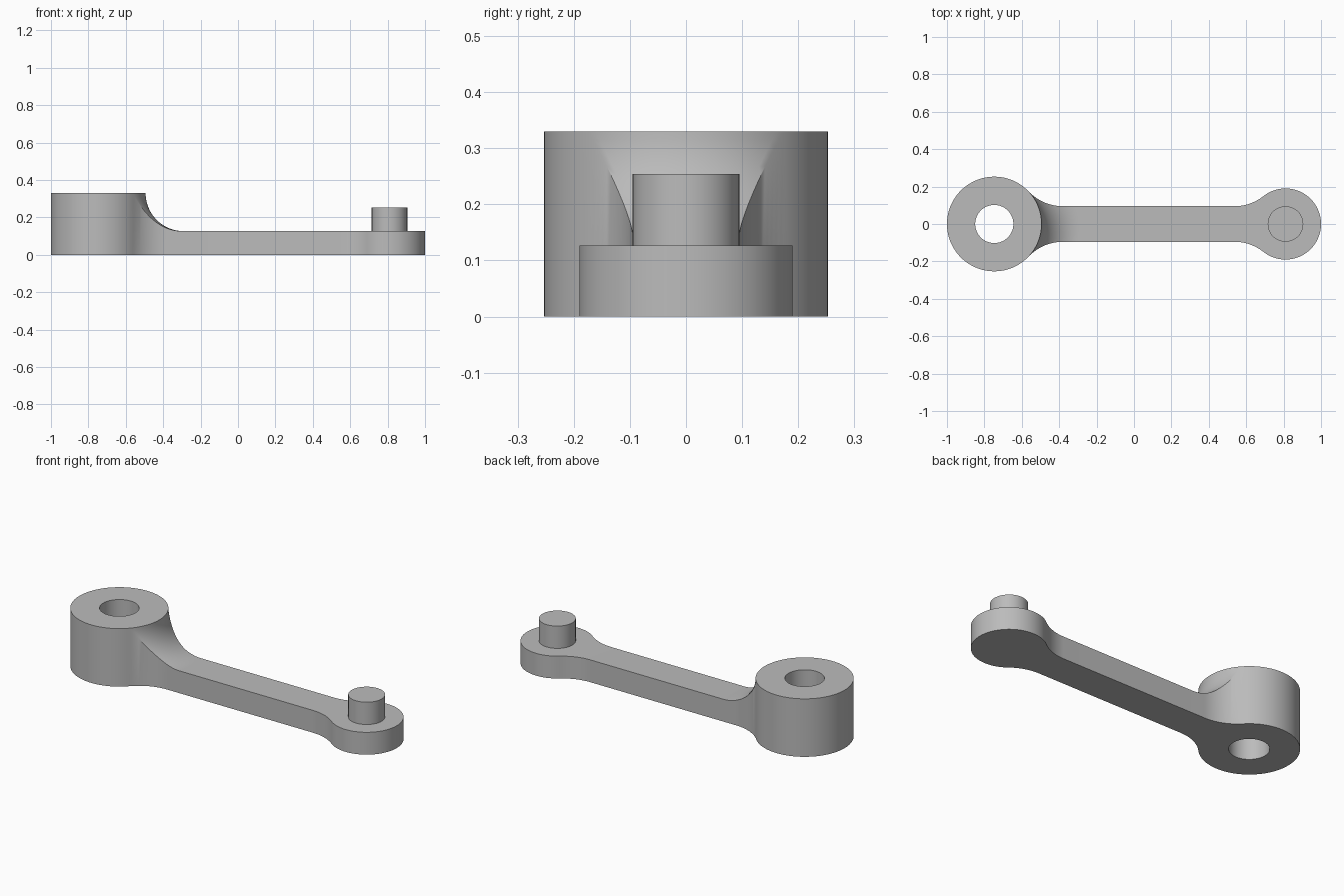
import bpy
import bmesh
from math import sin, cos, pi, asin, acos, atan2, sqrt

HUB_X, HUB_R, HUB_H, HOLE_R = -0.747, 0.253, 0.33, 0.102
END_X, END_R = 0.81, 0.19
PIN_R, PIN_H = 0.095, 0.254
BAR_W, BAR_H = 0.095, 0.127      # half width and thickness of the bar
FILLET = 0.253                   # outline fillet radius
FLARE = HUB_H - BAR_H            # radius of the flare climbing the hub
RINGS, ARC = 20, 24

old = bpy.data.objects.get("Cube")
if old:
    bpy.data.objects.remove(old, do_unlink=True)

steel = bpy.data.materials.new("plain_grey")
steel.use_nodes = True
grey = (0.5, 0.5, 0.5, 1)
steel.diffuse_color = grey
steel.node_tree.nodes["Principled BSDF"].inputs["Base Color"].default_value = grey


def polar(cx, r, a, z=0.0):
    return (cx + r * cos(a), r * sin(a), z)


def at(points, z):
    return [(p[0], p[1], z) for p in points]


def span(a, b, n):
    return [a + (b - a) * i / n for i in range(n + 1)]


def finish(name, bm):
    bmesh.ops.remove_doubles(bm, verts=bm.verts, dist=1e-5)
    bmesh.ops.recalc_face_normals(bm, faces=bm.faces)
    mesh = bpy.data.meshes.new(name)
    bm.to_mesh(mesh)
    bm.free()
    mesh.materials.append(steel)
    obj = bpy.data.objects.new(name, mesh)
    bpy.context.collection.objects.link(obj)
    bpy.ops.object.select_all(action="DESELECT")
    obj.select_set(True)
    bpy.context.view_layer.objects.active = obj
    bpy.ops.object.shade_smooth_by_angle(angle=pi / 6)


bm = bmesh.new()


def face(points):
    bm.faces.new([bm.verts.new(p) for p in points])


def strip(a, b):
    for i in range(len(a) - 1):
        face([a[i], a[i + 1], b[i + 1], b[i]])


# Angle from the hub axis to the edge of the arm at distance r
side_y = BAR_W + FILLET
reach = HUB_R + FILLET
meet = asin(side_y / reach)
tangent_r = sqrt(reach ** 2 - side_y ** 2 + BAR_W ** 2)


def edge_angle(r):
    if r >= tangent_r:
        return asin(BAR_W / r)
    c = (r * r + reach * reach - FILLET * FILLET) / (2 * r * reach)
    return meet - acos(min(1, c))


# Flare: concave rings around the hub, from its rim down to the bar
rings = []
for t in span(0, pi / 2, RINGS):
    r = HUB_R + FLARE * (1 - cos(t))
    z = HUB_H - FLARE * sin(t)
    a = edge_angle(r)
    rings.append([polar(HUB_X, r, k, z) for k in span(-a, a, ARC)])
for lower, upper in zip(rings, rings[1:]):
    strip(lower, upper)

# Outline of the arm: flare edge, fillet into the small end, round tip
end_dx = sqrt((END_R + FILLET) ** 2 - side_y ** 2)
end_a = atan2(side_y, end_dx)
half = [ring[-1] for ring in rings]
for a in span(-pi / 2, -end_a, 14):
    half.append((END_X - end_dx + FILLET * cos(a), side_y + FILLET * sin(a), BAR_H))
half += [polar(END_X, END_R, a, BAR_H) for a in span(pi - end_a, 0, 32)[1:]]
outline = half + [(x, -y, z) for x, y, z in reversed(half[:-1])]

# Arm sides, flat top and underside
strip(outline, at(outline, 0))
face(outline[RINGS:len(outline) - RINGS] + rings[-1][1:-1])
face(at(outline + rings[0][1:-1], 0))

# Hub: outer wall away from the arm, bore, and flat rings above and below
front = span(-meet, meet, ARC)
back = span(meet, 2 * pi - meet, 72)
wall = [polar(HUB_X, HUB_R, a, HUB_H) for a in back]
strip(wall, at(wall, 0))
angles = front + back[1:]
rim = [polar(HUB_X, HUB_R, a) for a in angles]
bore = [polar(HUB_X, HOLE_R, a) for a in angles]
strip(at(bore, HUB_H), at(bore, 0))
for z in (0, HUB_H):
    strip(at(rim, z), at(bore, z))
finish("link_arm", bm)

# Pin standing on the small end
bm = bmesh.new()
circle = [polar(END_X, PIN_R, a) for a in span(0, 2 * pi, 64)]
strip(at(circle, PIN_H), at(circle, BAR_H))
face(at(circle[:-1], PIN_H))
finish("pin", bm)
